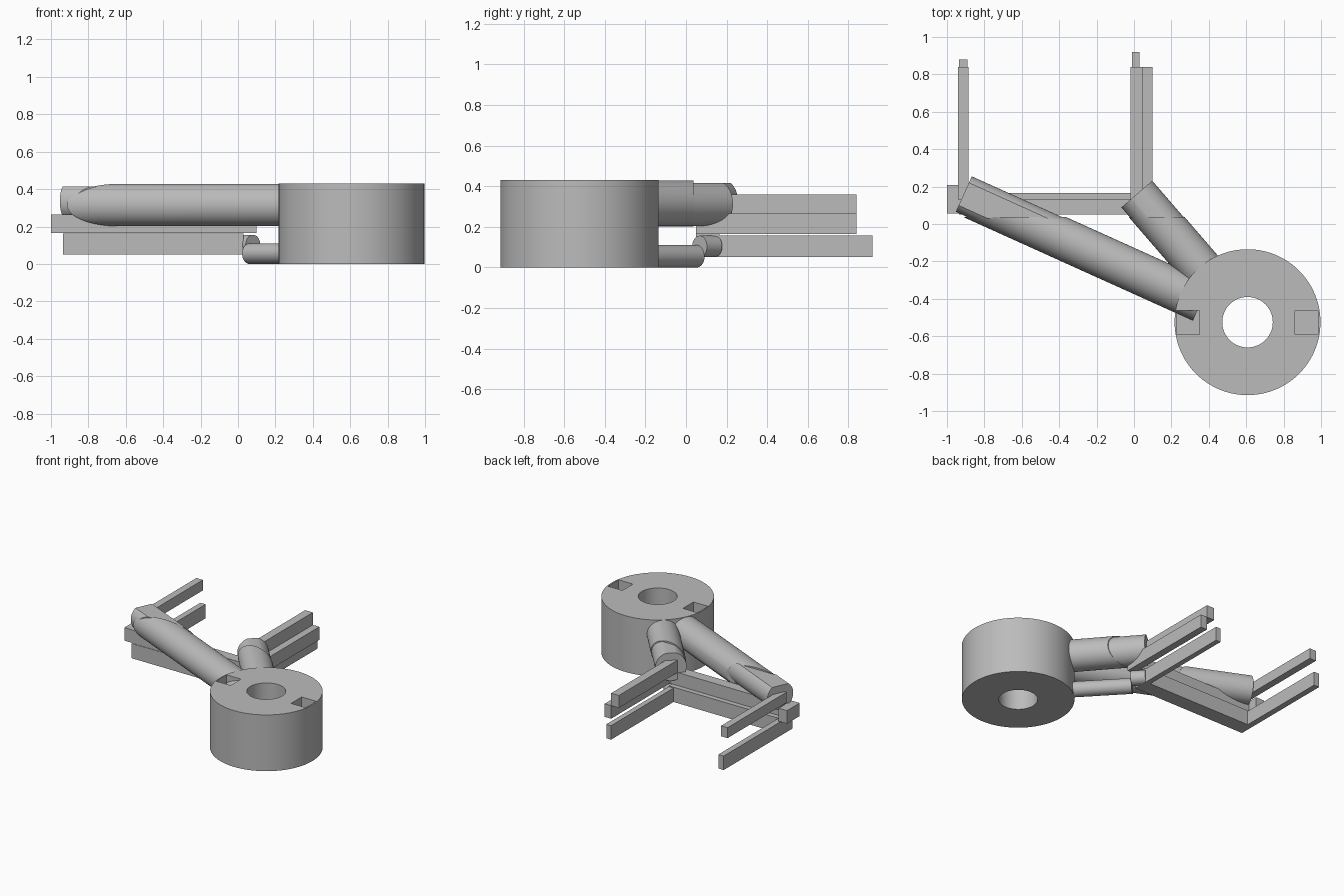
import bpy, bmesh, math
from mathutils import Vector, Matrix

if "Cube" in bpy.data.objects:
    bpy.data.objects.remove(bpy.data.objects["Cube"])

grey = bpy.data.materials.new("plain_grey")
grey.diffuse_color = (0.5, 0.5, 0.5, 1)
grey.use_nodes = True
grey.node_tree.nodes["Principled BSDF"].inputs["Base Color"].default_value = grey.diffuse_color
HUB = Vector((0.607, -0.525, 0))


def finish(name, bm):
    bmesh.ops.recalc_face_normals(bm, faces=bm.faces)
    me = bpy.data.meshes.new(name)
    bm.to_mesh(me)
    bm.free()
    me.materials.append(grey)
    ob = bpy.data.objects.new(name, me)
    bpy.context.collection.objects.link(ob)
    return ob


def activate(ob):
    bpy.ops.object.select_all(action='DESELECT')
    ob.select_set(True)
    bpy.context.view_layer.objects.active = ob


def smooth(ob):
    activate(ob)
    bpy.ops.object.shade_smooth_by_angle(angle=math.radians(30))


def box(name, x, y, z):
    bm = bmesh.new()
    m = Matrix.Translation(((x[0] + x[1]) / 2, (y[0] + y[1]) / 2, (z[0] + z[1]) / 2))
    m = m @ Matrix.Diagonal((x[1] - x[0], y[1] - y[0], z[1] - z[0], 1))
    bmesh.ops.create_cube(bm, size=1, matrix=m)
    return finish(name, bm)


def rod(name, a, b, r, cuts=(), sides=64):
    """Cylinder from a to b; each cut (point, normal) removes the side the normal points to."""
    a, b = Vector(a), Vector(b)
    d = b - a
    bm = bmesh.new()
    m = Matrix.Translation((a + b) / 2) @ d.to_track_quat('Z', 'Y').to_matrix().to_4x4()
    bmesh.ops.create_cone(bm, cap_ends=True, segments=sides, radius1=r, radius2=r,
                          depth=d.length, matrix=m)
    for co, no in cuts:
        geom = bm.verts[:] + bm.edges[:] + bm.faces[:]
        res = bmesh.ops.bisect_plane(bm, geom=geom, plane_co=co, plane_no=no, clear_outer=True)
        edges = [e for e in res['geom_cut'] if isinstance(e, bmesh.types.BMEdge)]
        bmesh.ops.contextual_create(bm, geom=edges)
    ob = finish(name, bm)
    smooth(ob)
    return ob


# Round hub with a through bore and two square pockets
hub = rod("hub", HUB, HUB + Vector((0, 0, 0.43)), 0.39, sides=96)
cutters = [rod("bore_cutter", HUB - Vector((0, 0, 0.1)), HUB + Vector((0, 0, 0.6)), 0.135)]
for x0 in (0.228, 0.862):
    cutters.append(box("pocket_cutter", (x0, x0 + 0.122), (-0.59, -0.463), (0.33, 0.6)))
for c in cutters:
    c.hide_render = True
    mod = hub.modifiers.new("cut", 'BOOLEAN')
    mod.operation, mod.solver, mod.object = 'DIFFERENCE', 'EXACT', c
    activate(hub)
    bpy.ops.object.modifier_apply(modifier=mod.name)
    bpy.data.objects.remove(c)
smooth(hub)


def from_hub(end, z, dist=0.27):
    """Start point inside the hub wall, on the line to the arm end."""
    p = HUB + (Vector((end[0], end[1], 0)) - HUB).normalized() * dist
    return (p.x, p.y, z)


# Upper arms: thick tube cut square to the fork, then a slimmer end with a flat top
for name, end, z_end, r_end in (("long_arm", (-0.91, 0.16), 0.335, 0.104),
                                ("short_arm", (0.015, 0.16), 0.312, 0.109)):
    rod(name, from_hub(end, 0.315), (*end, 0.315), 0.113, [((0, 0.038, 0), (0, 1, 0))])
    rod(name + "_end", from_hub(end, z_end), (*end, z_end), r_end,
        [((0, 0, 0.415), (0, 0, 1)), ((0, 0.03, 0), (0, -1, 0))])

# Lower thin arm and its short joint
rod("lower_arm", from_hub((0.062, 0.054), 0.055), (0.062, 0.054, 0.055), 0.055)
rod("lower_joint", (0.08, 0.067, 0.103), (0.01, 0.142, 0.103), 0.053)

# Lower fork layer
LOW, MID = (0.05, 0.163), (0.165, 0.265)
box("lower_crossbar", (-0.935, 0.03), (0.05, 0.165), LOW)
box("lower_left_prong", (-0.935, -0.89), (0.165, 0.88), (0.05, 0.157))
box("lower_right_prong", (-0.01, 0.03), (0.165, 0.92), (0.05, 0.157))

# Middle fork layer
box("middle_crossbar", (-0.93, 0.1), (0.05, 0.13), MID)
box("middle_end_block", (-1.0, -0.93), (0.055, 0.208), MID)
box("middle_right_prong", (0.045, 0.1), (0.13, 0.84), MID)

# Upper prongs growing out of the arm ends
box("upper_left_prong", (-0.94, -0.885), (0.13, 0.84), (0.28, 0.36))
box("upper_right_prong", (-0.02, 0.045), (0.1, 0.84), (0.265, 0.36))
